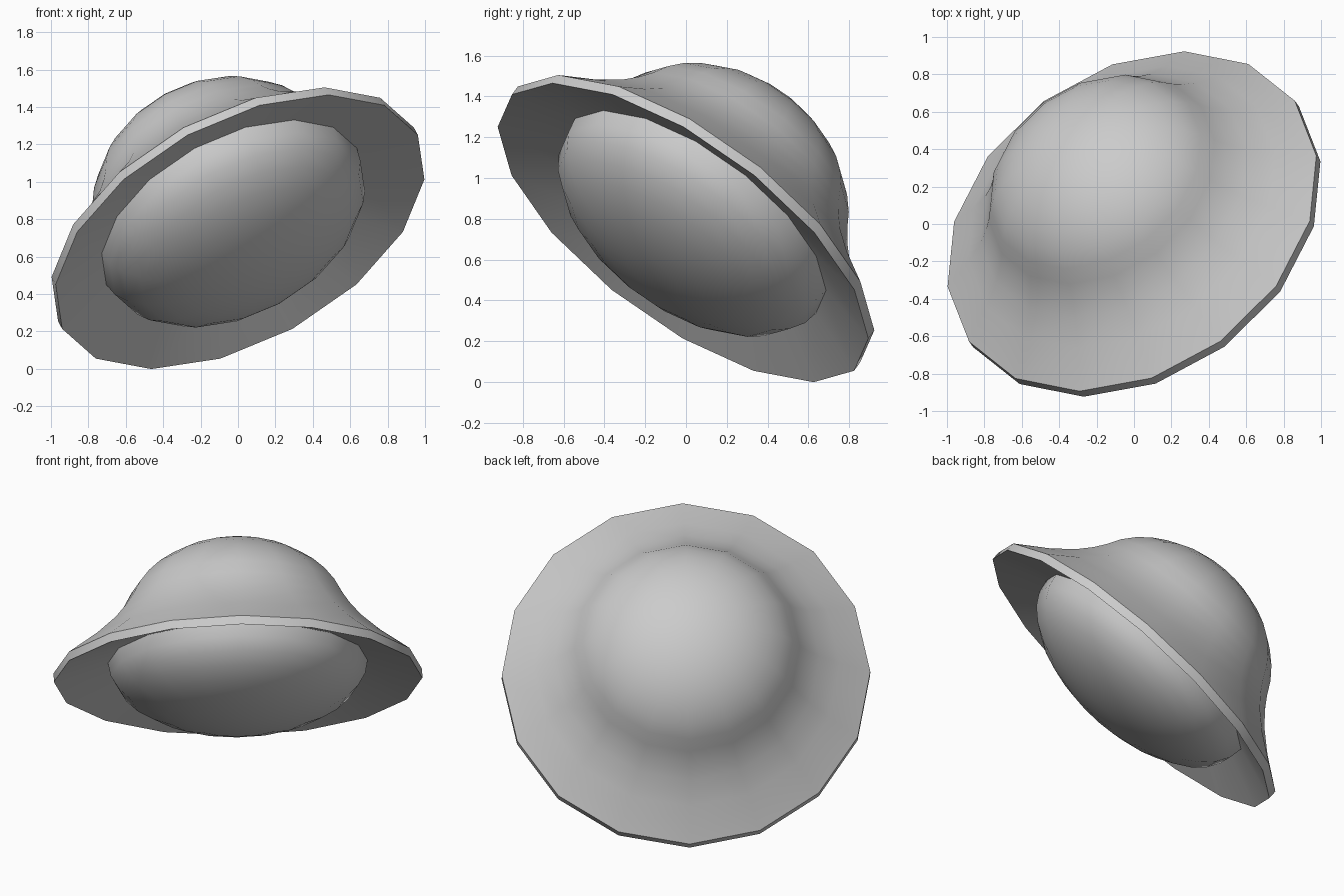
import bpy, bmesh
from math import sin, cos, pi, radians, sqrt
from mathutils import Matrix, Vector

if "Cube" in bpy.data.objects:
    bpy.data.objects.remove(bpy.data.objects["Cube"])

SIDES = 16

# Tilted frame: n is the saucer axis, u the direction to the highest rim corner
az, tilt = radians(36.5), radians(42.6)
h = Vector((-sin(az), cos(az), 0))
n = h * sin(tilt) + Vector((0, 0, cos(tilt)))
u = -h * cos(tilt) + Vector((0, 0, sin(tilt)))
v = n.cross(u)
FRAME = Matrix.Translation((0, 0, 0.752)) @ Matrix((u, v, n)).transposed().to_4x4()


def lathe(name, profile):
    """Revolve (radius, height) points about the tilted axis."""
    bm = bmesh.new()
    rings = []
    for r, a in profile:
        if r < 1e-5:
            rings.append([bm.verts.new((0, 0, a))] * SIDES)
        else:
            rings.append([bm.verts.new((r * cos(2 * pi * i / SIDES), r * sin(2 * pi * i / SIDES), a))
                          for i in range(SIDES)])
    for lo, hi in zip(rings, rings[1:]):
        for i in range(SIDES):
            j = (i + 1) % SIDES
            bm.faces.new(list(dict.fromkeys((lo[i], lo[j], hi[j], hi[i]))))
    bmesh.ops.transform(bm, matrix=FRAME, verts=bm.verts)
    bmesh.ops.recalc_face_normals(bm, faces=bm.faces)
    me = bpy.data.meshes.new(name)
    bm.to_mesh(me)
    bm.free()
    ob = bpy.data.objects.new(name, me)
    bpy.context.collection.objects.link(ob)
    bpy.ops.object.select_all(action='DESELECT')
    ob.select_set(True)
    bpy.context.view_layer.objects.active = ob
    bpy.ops.object.shade_smooth_by_angle(angle=radians(32))
    return ob


# Brim underside, rim wall, flared top and upper dome in one profile
brim = [(0.763, 0.085), (1.083, -0.027), (1.083, 0.027), (0.90, 0.165), (0.78, 0.275), (0.71, 0.36)]
dome = []
for k in range(9):
    t = radians(20 + 70 * k / 8)
    dome.append((0.705 * cos(t) if k < 8 else 0, 0.23 + 0.59 * sin(t)))
lathe("brim_and_dome", brim + dome)

# Shallow rounded belly filling the opening under the brim
belly = [(0.763 * cos(pi / 2 * k / 8) if k < 8 else 0, 0.085 - 0.40 * sin(pi / 2 * k / 8)) for k in range(9)]
lathe("belly", belly)
